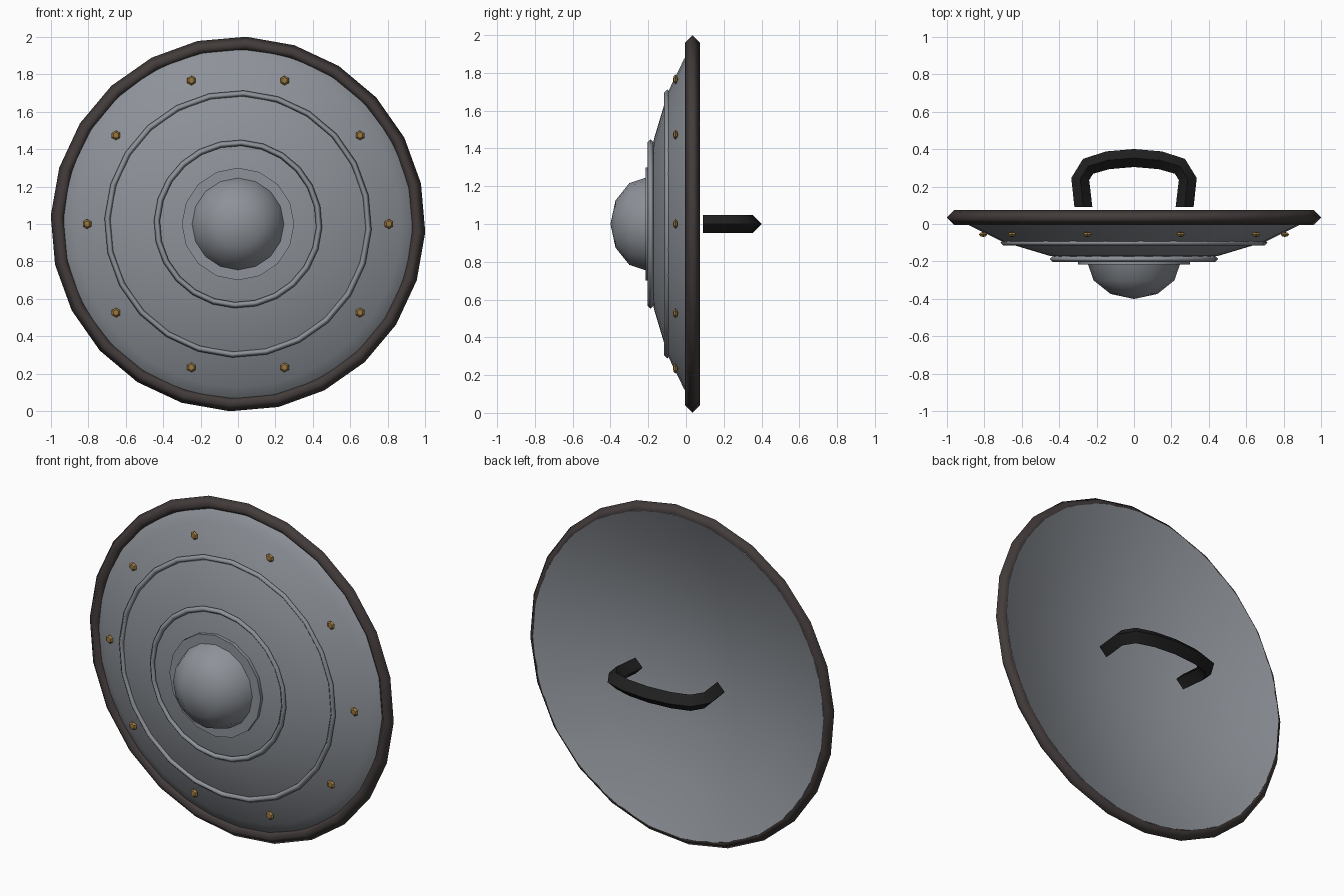
import bpy, bmesh, math
from math import sin, cos, pi

if "Cube" in bpy.data.objects:
    bpy.data.objects.remove(bpy.data.objects["Cube"])


def material(name, rgb):
    m = bpy.data.materials.new(name)
    m.diffuse_color = (*rgb, 1)
    m.use_nodes = True
    m.node_tree.nodes["Principled BSDF"].inputs["Base Color"].default_value = m.diffuse_color
    return m


steel = material("steel grey", (0.27, 0.29, 0.32))
rim_mat = material("dark brown rim", (0.055, 0.045, 0.043))
brass = material("brass", (0.33, 0.19, 0.05))
black = material("black leather", (0.014, 0.014, 0.014))


def finish(name, bm, mat, angle):
    bmesh.ops.remove_doubles(bm, verts=bm.verts, dist=1e-5)
    bmesh.ops.recalc_face_normals(bm, faces=bm.faces)
    me = bpy.data.meshes.new(name)
    bm.to_mesh(me)
    bm.free()
    me.materials.append(mat)
    ob = bpy.data.objects.new(name, me)
    bpy.context.collection.objects.link(ob)
    bpy.ops.object.select_all(action='DESELECT')
    ob.select_set(True)
    bpy.context.view_layer.objects.active = ob
    bpy.ops.object.shade_smooth_by_angle(angle=math.radians(angle))
    return ob


def lathe(name, profile, segs, mat, offset=0.0, closed=False, angle=40,
          centre=(0, 0, 1)):
    """Spin (radius, y) points about the y axis."""
    bm = bmesh.new()
    cx, cy, cz = centre
    rows = []
    for i in range(segs):
        a = 2 * pi * i / segs + math.radians(offset)
        rows.append([bm.verts.new((cx + r * cos(a), cy + y, cz + r * sin(a)))
                     for r, y in profile])
    n = len(profile)
    for i in range(segs):
        p, q = rows[i], rows[(i + 1) % segs]
        for j in range(n if closed else n - 1):
            k = (j + 1) % n
            bm.faces.new((p[j], p[k], q[k], q[j]))
    bmesh.ops.dissolve_degenerate(bm, dist=1e-6, edges=bm.edges)
    return finish(name, bm, mat, angle)


def ring(name, radius, tube, y, mat):
    prof = [(radius + tube, y), (radius, y - tube), (radius - tube, y), (radius, y + tube)]
    return lathe(name, prof, 24, mat, offset=-2.5, closed=True, angle=100)


# Curved dish with a hollow back
lathe("shield_dish", [(0, -0.205), (0.2, -0.2), (0.45, -0.17), (0.7, -0.095),
                      (0.87, -0.012), (0.93, 0.022), (0.962, 0.06), (0.955, 0.073),
                      (0.7, -0.03), (0.4, -0.105), (0, -0.16)], 32, steel)

# Rim and raised rings
ring("outer_rim", 0.96, 0.04, 0.035, rim_mat)
ring("outer_ring", 0.697, 0.016, -0.1, steel)
ring("inner_ring", 0.433, 0.016, -0.187, steel)

# Central boss on a thin flange
lathe("boss_flange", [(0, -0.195), (0.3, -0.195), (0.3, -0.215), (0, -0.215)], 16, steel)
dome = [(0.25 * cos(t * pi / 6), -0.2 - 0.2 * sin(t * pi / 6)) for t in range(3)]
lathe("boss_dome", dome + [(0, -0.4)], 16, steel, angle=60)

# Ten studs around the edge
for i in range(10):
    a = 2 * pi * i / 10
    lathe("stud_%d" % (i + 1), [(0, -0.013), (0.016, -0.010), (0.026, 0), (0.016, 0.010), (0, 0.013)],
          6, brass, offset=30, angle=30,
          centre=(0.805 * cos(a), -0.056, 1 + 0.805 * sin(a)))

# Curved handle with a four sided section
half = [(0.27, 0.09), (0.287, 0.24), (0.245, 0.308), (0.14, 0.34)]
path = [(-x, y) for x, y in half] + [(0, 0.352)] + half[::-1]
bm = bmesh.new()
rows = []
for i, (x, y) in enumerate(path):
    x0, y0 = path[max(i - 1, 0)]
    x1, y1 = path[min(i + 1, len(path) - 1)]
    d = math.hypot(x1 - x0, y1 - y0)
    nx, ny = -(y1 - y0) / d, (x1 - x0) / d
    if i in (0, len(path) - 1):
        nx, ny = (-1 if i == 0 else 1), 0
    w = 0.048
    rows.append([bm.verts.new((x + nx * w * s, y + ny * w * s, 1 + w * h))
                 for s, h in ((1, 0), (0, 1), (-1, 0), (0, -1))])
for p, q in zip(rows, rows[1:]):
    for j in range(4):
        k = (j + 1) % 4
        bm.faces.new((p[j], p[k], q[k], q[j]))
bm.faces.new(rows[0])
bm.faces.new(rows[-1])
finish("handle", bm, black, 60)
